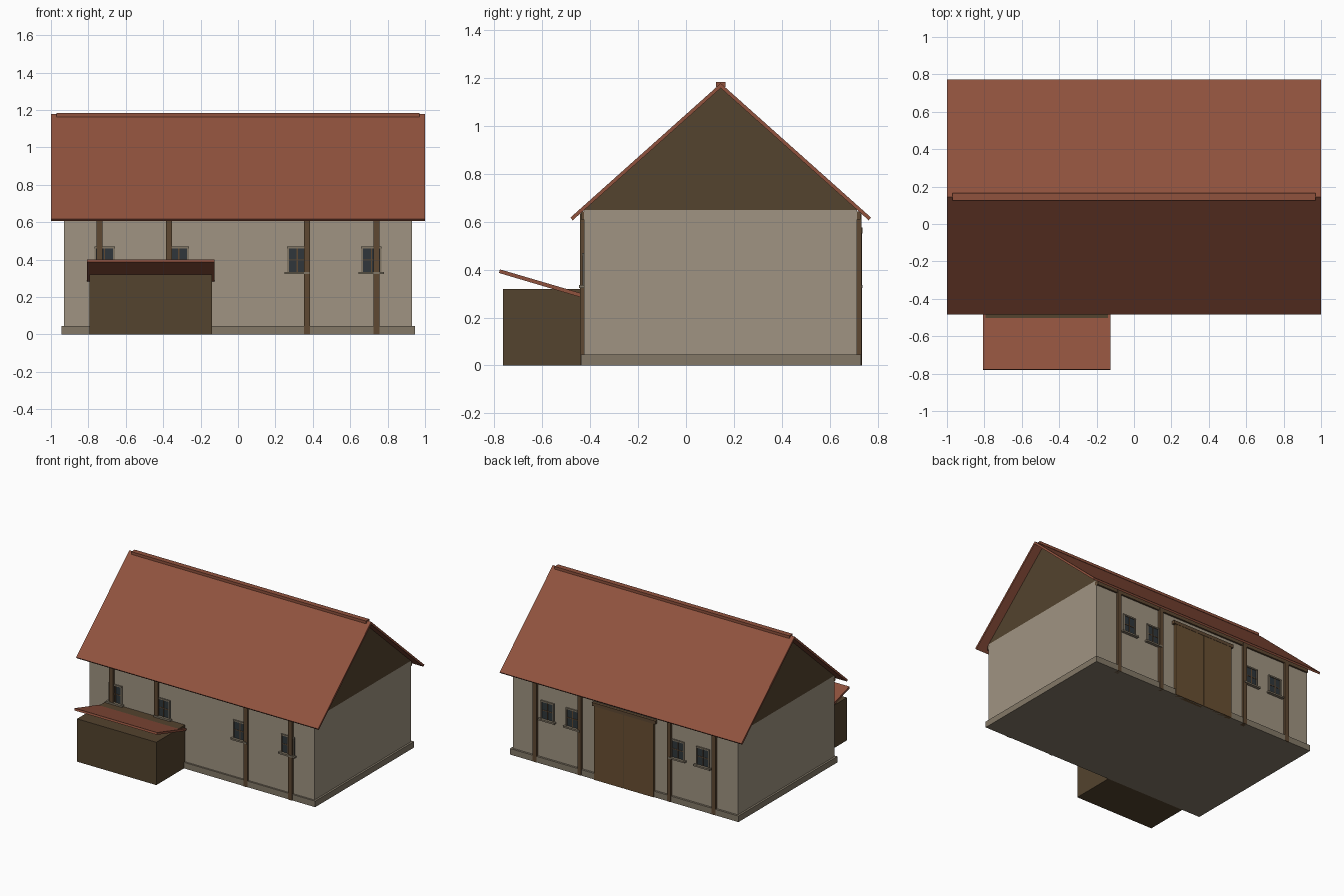
import bpy
import bmesh

default = bpy.data.objects.get("Cube")
if default:
    bpy.data.objects.remove(default, do_unlink=True)


def material(name, srgb):
    colour = [c ** 2.2 for c in srgb] + [1.0]
    mat = bpy.data.materials.new(name)
    mat.use_nodes = True
    mat.diffuse_color = colour
    node = mat.node_tree.nodes["Principled BSDF"]
    node.inputs["Base Color"].default_value = colour
    node.inputs["Roughness"].default_value = 0.9
    return mat


PLASTER = material("plaster", (0.62, 0.575, 0.505))
STONE = material("stone", (0.51, 0.47, 0.405))
TILE = material("roof_tile", (0.56, 0.325, 0.25))
BOARD = material("dark_boards", (0.33, 0.27, 0.195))
TIMBER = material("timber", (0.37, 0.29, 0.21))
DOOR = material("door_wood", (0.41, 0.315, 0.21))
FRAME = material("window_frame", (0.50, 0.46, 0.395))
GLASS = material("glass", (0.20, 0.225, 0.24))


def prism(name, profile, x0, x1, mat):
    """Extrude a closed y-z profile along x."""
    bm = bmesh.new()
    face = bm.faces.new([bm.verts.new((x0, y, z)) for y, z in profile])
    grown = bmesh.ops.extrude_face_region(bm, geom=[face])["geom"]
    moved = [g for g in grown if isinstance(g, bmesh.types.BMVert)]
    bmesh.ops.translate(bm, verts=moved, vec=(x1 - x0, 0, 0))
    bmesh.ops.recalc_face_normals(bm, faces=bm.faces)
    mesh = bpy.data.meshes.new(name)
    bm.to_mesh(mesh)
    bm.free()
    mesh.materials.append(mat)
    obj = bpy.data.objects.new(name, mesh)
    bpy.context.collection.objects.link(obj)
    return obj


def box(name, xs, ys, zs, mat):
    (y0, y1), (z0, z1) = ys, zs
    return prism(name, [(y0, z0), (y1, z0), (y1, z1), (y0, z1)], *xs, mat)


FRONT, BACK, RIDGE = -0.425, 0.715, 0.145
WALL_TOP, HALF = 0.65, 0.93

# Base and walls
box("plinth", (-0.945, 0.945), (FRONT - 0.013, BACK + 0.015), (0, 0.045), STONE)
box("walls", (-HALF, HALF), (FRONT, BACK), (0.045, WALL_TOP), PLASTER)
prism("gable", [(FRONT - 0.005, WALL_TOP), (BACK + 0.005, WALL_TOP), (RIDGE, 1.16)],
      -HALF, HALF, BOARD)

# Main roof: two slopes meeting at the ridge
for side, label in ((-1, "front"), (1, "back")):
    slope = [(0, 1.178), (0.628, 0.617), (0.618, 0.606), (0, 1.158)]
    prism(label + "_roof_slope", [(RIDGE + side * y, z) for y, z in slope], -1, 1, TILE)
box("ridge_cap", (-0.97, 0.97), (RIDGE - 0.02, RIDGE + 0.02), (1.163, 1.183), TILE)


def window(label, x, wall, out):
    """Framed window with a cross of glazing bars and a projecting sill."""
    def ys(depth):
        return (wall - out * 0.01, wall + out * depth)
    w, z0, z1, bar = 0.055, 0.335, 0.47, 0.01
    box(label + "_glass", (x - w, x + w), ys(0.002), (z0, z1), GLASS)
    for side, name in ((-1, "left"), (1, "right")):
        edge = x + side * (w - bar / 2)
        box(f"{label}_{name}_jamb", (edge - bar / 2, edge + bar / 2), ys(0.008), (z0, z1), FRAME)
    box(label + "_head", (x - w, x + w), ys(0.009), (z1 - bar, z1), FRAME)
    mid = (z0 + z1 - bar) / 2
    box(label + "_upright_bar", (x - 0.003, x + 0.003), ys(0.005), (z0, z1 - bar), TIMBER)
    box(label + "_cross_bar", (x - w + bar, x + w - bar), ys(0.004),
        (mid - 0.003, mid + 0.003), TIMBER)
    box(label + "_sill", (x - 0.068, x + 0.068), ys(0.022), (z0 - 0.012, z0), FRAME)


# Posts, wall plates and windows on both long walls
for label, wall, out, window_xs in (("front", FRONT, -1, (0.317, 0.713)),
                                    ("back", BACK, 1, (0.435, 0.643))):
    for side, hand in ((-1, "right"), (1, "left")):
        for i, x in enumerate((0.37, 0.74), 1):
            box(f"{label}_{hand}_post_{i}", (side * x - 0.016, side * x + 0.016),
                (wall - out * 0.02, wall + out * 0.017), (0, 0.635), TIMBER)
        for i, x in enumerate(window_xs, 1):
            window(f"{label}_{hand}_window_{i}", side * x, wall, out)
    box(label + "_wall_plate", (-HALF, HALF),
        (wall - out * 0.02, wall + out * 0.013), (0.61, 0.643), TIMBER)

# Double barn door
for side, hand in ((-1, "right"), (1, "left")):
    box(hand + "_door_leaf", sorted((side * 0.003, side * 0.245)),
        (BACK - 0.01, BACK + 0.02), (0, 0.555), DOOR)
box("door_gap", (-0.003, 0.003), (BACK - 0.01, BACK + 0.016), (0, 0.555), BOARD)
box("door_lintel", (-0.262, 0.262), (BACK - 0.01, BACK + 0.022), (0.55, 0.575), TIMBER)

# Lean-to with a tilted roof slab
box("lean_to", (-0.795, -0.14), (-0.765, FRONT), (0, 0.32), BOARD)
prism("lean_to_roof", [(-0.777, 0.401), (-0.43, 0.299), (-0.434, 0.283), (-0.781, 0.386)],
      -0.807, -0.125, TILE)
